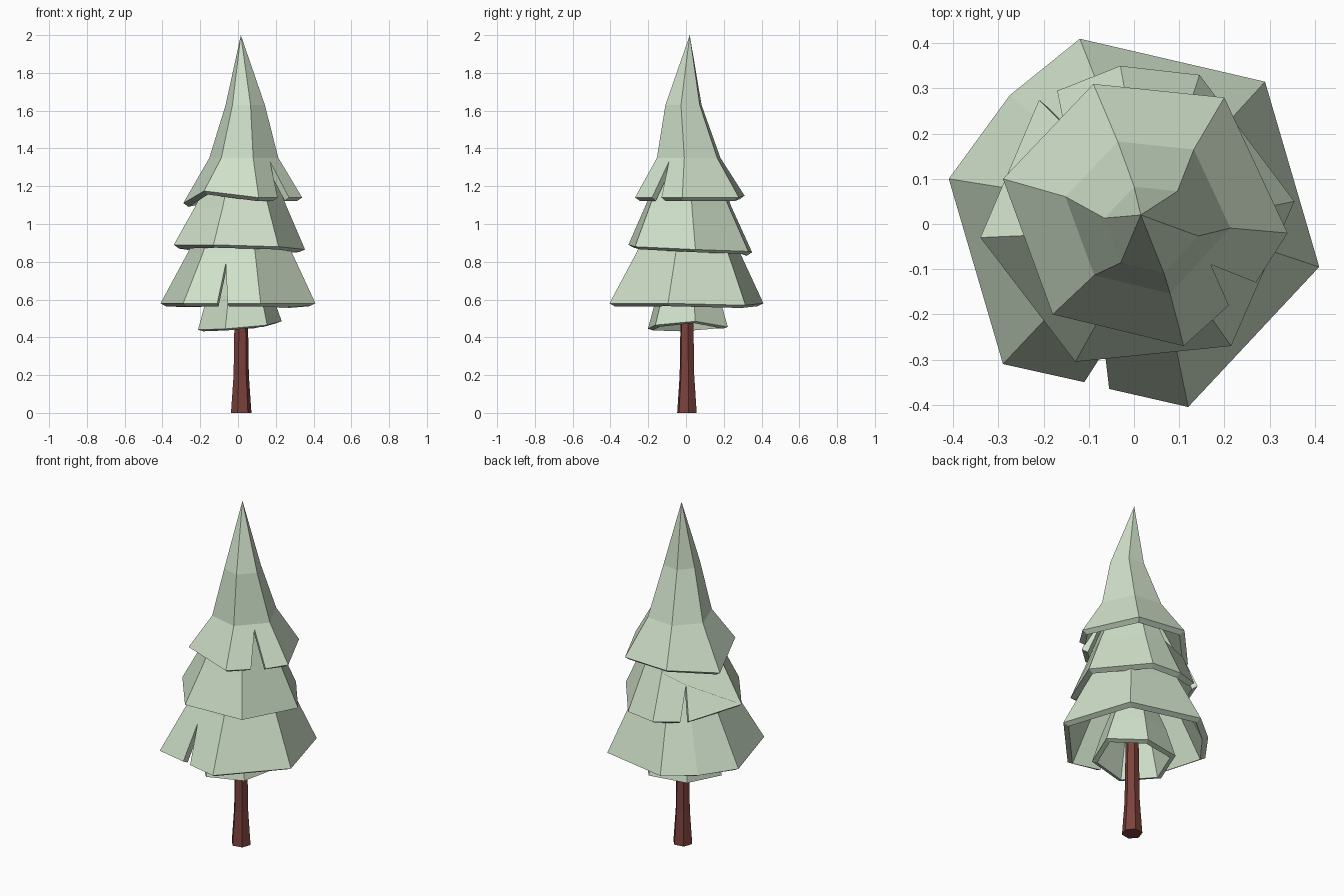
import bpy, bmesh, math
from mathutils import Vector

if "Cube" in bpy.data.objects:
    bpy.data.objects.remove(bpy.data.objects["Cube"])


def material(name, rgb):
    m = bpy.data.materials.new(name)
    m.diffuse_color = (*rgb, 1)
    m.use_nodes = True
    m.node_tree.nodes["Principled BSDF"].inputs["Base Color"].default_value = m.diffuse_color
    return m


leaf = material("needles", (0.62, 0.74, 0.58))
bark = material("bark", (0.20, 0.055, 0.045))


def finish(name, bm, mat):
    me = bpy.data.meshes.new(name)
    bm.to_mesh(me)
    bm.free()
    me.materials.append(mat)
    ob = bpy.data.objects.new(name, me)
    bpy.context.collection.objects.link(ob)
    return ob


def tier(name, hem, centre, rings, notch=None, apex=None, thick=0.035):
    """hem: outer bottom corners, anticlockwise. rings: (scale, z, cx, cy) upwards.
    notch: (panel index, first hem point, slit top, second hem point)."""
    bm = bmesh.new()
    levels = [[bm.verts.new(p) for p in hem]]
    for s, z, cx, cy in rings:
        levels.append([bm.verts.new((cx + s * (p[0] - centre[0]),
                                     cy + s * (p[1] - centre[1]), z)) for p in hem])
    n = len(hem)
    for k in range(len(levels) - 1):
        lo, hi = levels[k], levels[k + 1]
        for i in range(n):
            j = (i + 1) % n
            slit = []
            if k == 0 and notch and notch[0] == i:
                slit = [bm.verts.new(p) for p in notch[1:]]
            bm.faces.new([lo[i]] + slit + [lo[j], hi[j], hi[i]])
    if apex:
        tip = bm.verts.new(apex)
        for i in range(n):
            bm.faces.new([levels[-1][i], levels[-1][(i + 1) % n], tip])
    ob = finish(name, bm, leaf)
    mod = ob.modifiers.new("thickness", "SOLIDIFY")
    mod.thickness = thick
    mod.offset = -1


# Crown with pointed tip
tier("top_tier",
     [(0.34, -0.02, 1.14), (0.20, 0.28, 1.14), (-0.09, 0.31, 1.15),
      (-0.29, 0.10, 1.11), (-0.18, -0.20, 1.175), (0.11, -0.27, 1.14)],
     (0.015, 0.03), [(0.58, 1.35, 0.025, 0.02), (0.33, 1.63, 0.035, -0.01)],
     notch=(5, (0.21, -0.18, 1.14), (0.17, -0.09, 1.33), (0.27, -0.13, 1.14)),
     apex=(0.015, 0.02, 2.0))

# Second skirt, slit at the back left
tier("upper_middle_tier",
     [(0.355, 0.05, 0.865), (0.145, 0.33, 0.855), (-0.03, 0.35, 0.85),
      (-0.34, -0.03, 0.89), (-0.13, -0.305, 0.89), (0.215, -0.27, 0.88)],
     (0.0, 0.02), [(0.70, 1.09, 0.01, 0.01), (0.36, 1.36, 0.02, 0.01)],
     notch=(2, (-0.17, 0.295, 0.865), (-0.155, 0.22, 1.05), (-0.21, 0.275, 0.87)))

# Widest skirt, slit at the front
tier("lower_middle_tier",
     [(0.41, -0.095, 0.58), (0.29, 0.315, 0.57), (-0.12, 0.41, 0.58),
      (-0.275, 0.285, 0.575), (-0.41, 0.10, 0.58), (-0.29, -0.31, 0.58),
      (0.12, -0.405, 0.58)],
     (0.0, 0.0), [(0.67, 0.85, 0.01, 0.01), (0.36, 1.13, 0.01, 0.01)],
     notch=(5, (-0.11, -0.35, 0.58), (-0.065, -0.28, 0.79), (-0.055, -0.365, 0.58)))

# Small skirt around the trunk
heights = [0.485, 0.455, 0.455, 0.44, 0.445, 0.465]
hem = []
for i, z in enumerate(heights):
    a = math.radians(10 + 60 * i)
    hem.append((0.01 + 0.225 * math.cos(a), 0.01 + 0.225 * math.sin(a), z))
tier("bottom_tier", hem, (0.01, 0.01),
     [(0.78, 0.62, 0.01, 0.01), (0.36, 0.86, 0.01, 0.01)], thick=0.03)

# Hexagonal trunk with a flared foot
bm = bmesh.new()
loops = []
for r, z in ((0.055, 0), (0.041, 0.2), (0.037, 0.45), (0.03, 0.8)):
    loops.append([bm.verts.new((0.017 + r * math.cos(math.radians(10 + 60 * i)),
                                0.005 + r * math.sin(math.radians(10 + 60 * i)), z))
                  for i in range(6)])
for lo, hi in zip(loops, loops[1:]):
    for i in range(6):
        j = (i + 1) % 6
        bm.faces.new([lo[i], lo[j], hi[j], hi[i]])
bm.faces.new(loops[0][::-1])
bm.faces.new(loops[-1])
finish("trunk", bm, bark)
